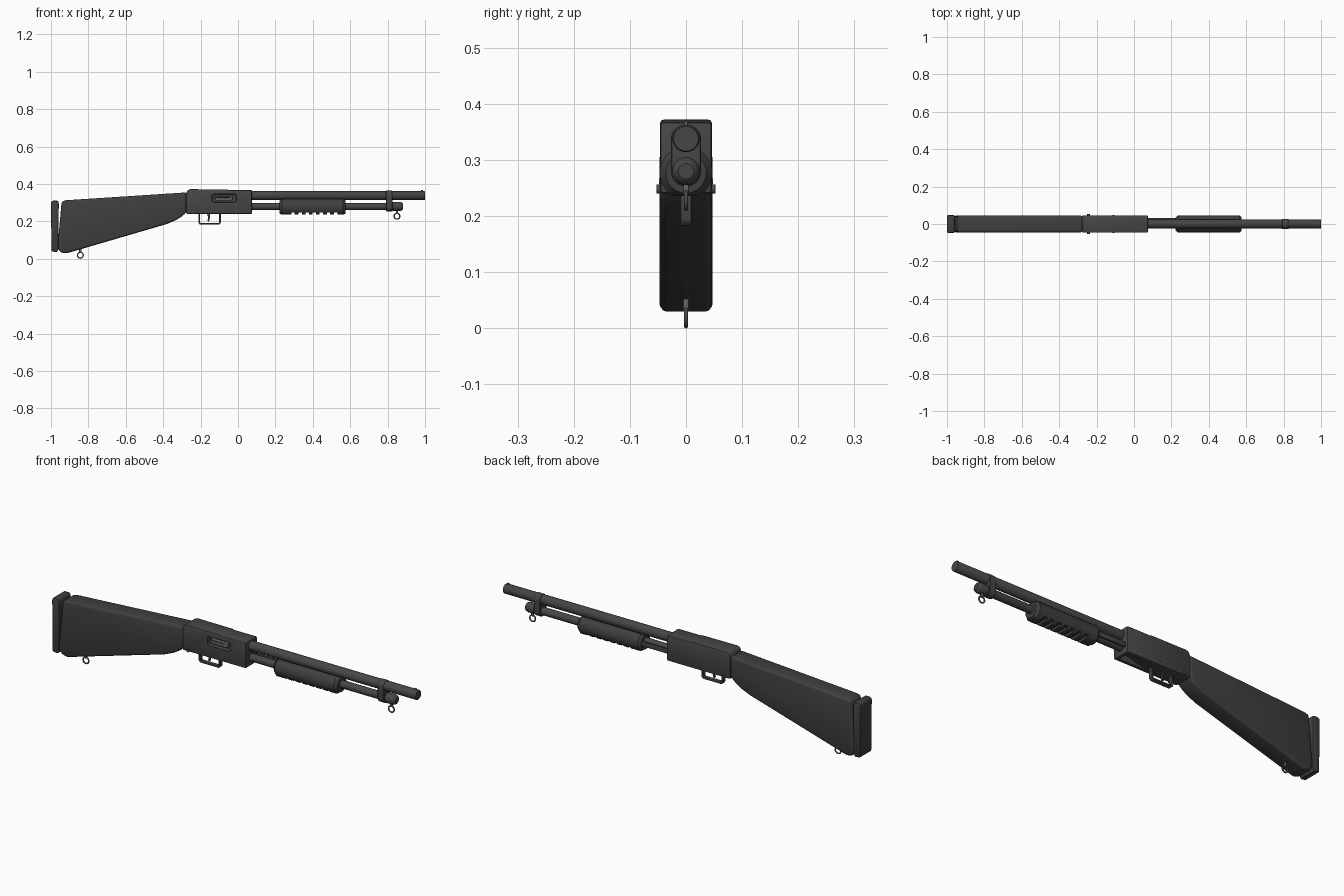
import bpy, bmesh, math
from mathutils import Matrix

if "Cube" in bpy.data.objects:
    bpy.data.objects.remove(bpy.data.objects["Cube"])


def material(name, rgb):
    m = bpy.data.materials.new(name)
    m.use_nodes = True
    m.diffuse_color = (*rgb, 1)
    bsdf = m.node_tree.nodes["Principled BSDF"]
    bsdf.inputs["Base Color"].default_value = (*rgb, 1)
    bsdf.inputs["Roughness"].default_value = 0.6
    return m


POLYMER = material("charcoal polymer", (0.05, 0.05, 0.052))
STEEL = material("dark steel", (0.062, 0.06, 0.064))
BRIGHT = material("grey steel", (0.13, 0.135, 0.14))


def make(name, bm, mat):
    bmesh.ops.recalc_face_normals(bm, faces=bm.faces)
    mesh = bpy.data.meshes.new(name)
    bm.to_mesh(mesh)
    bm.free()
    mesh.materials.append(mat)
    ob = bpy.data.objects.new(name, mesh)
    bpy.context.scene.collection.objects.link(ob)
    return ob


def finish(ob, bevel=0, segments=2, cutters=()):
    """Bevel, cut, bake the modifiers and smooth the shallow edges."""
    if bevel:
        b = ob.modifiers.new("bevel", "BEVEL")
        b.width, b.segments, b.limit_method = bevel, segments, "ANGLE"
        b.angle_limit = math.radians(25)
    for c in cutters:
        d = ob.modifiers.new("cut", "BOOLEAN")
        d.object, d.operation, d.solver = c, "DIFFERENCE", "EXACT"
        c.hide_render = True
    deps = bpy.context.evaluated_depsgraph_get()
    mesh = bpy.data.meshes.new_from_object(ob.evaluated_get(deps))
    ob.modifiers.clear()
    ob.data = mesh
    for c in cutters:
        bpy.data.objects.remove(c)
    for p in mesh.polygons:
        p.use_smooth = True
    mesh.set_sharp_from_angle(angle=math.radians(35))
    return ob


def prism(name, points, lo, hi, mat, along="y"):
    """Extrude an outline: (x, z) along y, or (y, z) along x."""
    bm = bmesh.new()
    place = (lambda a, b: (a, lo, b)) if along == "y" else (lambda a, b: (lo, a, b))
    face = bm.faces.new([bm.verts.new(place(*p)) for p in points])
    ext = bmesh.ops.extrude_face_region(bm, geom=[face])
    shift = (0, hi - lo, 0) if along == "y" else (hi - lo, 0, 0)
    bmesh.ops.translate(bm, vec=shift, verts=[v for v in ext["geom"] if isinstance(v, bmesh.types.BMVert)])
    return make(name, bm, mat)


def box(name, x, y, z, mat):
    return prism(name, [(x[0], z[0]), (x[1], z[0]), (x[1], z[1]), (x[0], z[1])], *y, mat)


def lathe(name, profile, z, mat, n=32, flat=None):
    """Rings of (x, radius) around the x axis, optionally clamped in height."""
    bm = bmesh.new()
    rings = []
    for x, r in profile:
        ring = []
        for i in range(n):
            a = math.tau * (i + 0.5) / n
            h = z + r * math.sin(a)
            if flat:
                h = min(max(h, flat[0]), flat[1])
            ring.append(bm.verts.new((x, r * math.cos(a), h)))
        rings.append(ring)
    for p, q in zip(rings, rings[1:]):
        for i in range(n):
            j = (i + 1) % n
            bm.faces.new((p[i], p[j], q[j], q[i]))
    bm.faces.new(rings[0])
    bm.faces.new(rings[-1])
    return make(name, bm, mat)


def pin(name, x, z, r, half, mat):
    bm = bmesh.new()
    bmesh.ops.create_cone(bm, cap_ends=True, segments=16, radius1=r, radius2=r, depth=half * 2,
                          matrix=Matrix.Translation((x, 0, z)) @ Matrix.Rotation(math.pi / 2, 4, "X"))
    return finish(make(name, bm, mat))


def sling_ring(name, x, z, top):
    """Torus standing in the xz plane with a short stud above it."""
    bm = bmesh.new()
    n, m = 24, 8
    grid = []
    for i in range(n):
        a = math.tau * i / n
        row = []
        for k in range(m):
            t = math.tau * k / m
            r = 0.0155 + 0.0035 * math.cos(t)
            row.append(bm.verts.new((x + r * math.cos(a), 0.0035 * math.sin(t), z + r * math.sin(a))))
        grid.append(row)
    for i in range(n):
        for k in range(m):
            p, q, l = grid[i], grid[(i + 1) % n], (k + 1) % m
            bm.faces.new((p[k], q[k], q[l], p[l]))
    finish(make(name, bm, BRIGHT))
    finish(box(name + "_stud", (x - 0.006, x + 0.006), (-0.005, 0.005), (z + 0.011, top), BRIGHT), 0.002)


# Shoulder stock and recoil pad
stock = [(-0.965, 0.06), (-0.95, 0.035), (-0.92, 0.028), (-0.38, 0.186), (-0.335, 0.205),
         (-0.30, 0.226), (-0.275, 0.25), (-0.275, 0.355), (-0.92, 0.313), (-0.943, 0.307)]
finish(prism("stock", stock, -0.045, 0.045, POLYMER), 0.012, 3)
pad = [(-0.997, 0.04), (-0.968, 0.035), (-0.961, 0.05), (-0.958, 0.30), (-0.964, 0.311), (-0.993, 0.311), (-1, 0.30)]
finish(prism("recoil_pad", pad, -0.047, 0.047, POLYMER), 0.006)

# Receiver with side port and loading port
body = [(-0.277, 0.24), (0.075, 0.24), (0.075, 0.368), (-0.05, 0.368), (-0.06, 0.371),
        (-0.255, 0.372), (-0.27, 0.366), (-0.277, 0.35)]
side_cut = finish(box("side_cutter", (-0.138, -0.008), (-0.08, -0.026), (0.302, 0.346), STEEL), 0.007)
load_cut = box("loading_cutter", (-0.085, 0.06), (-0.028, 0.028), (0.2, 0.285), STEEL)
finish(prism("receiver", body, -0.046, 0.046, STEEL), 0.006, 2, (side_cut, load_cut))
finish(box("bolt", (-0.122, -0.03), (-0.041, -0.02), (0.311, 0.334), BRIGHT), 0.003)
finish(box("bolt_handle", (-0.115, -0.045), (-0.044, -0.03), (0.326, 0.333), STEEL), 0.002)
finish(prism("shell_lifter", [(-0.085, 0.243), (-0.075, 0.243), (0.058, 0.276), (0.058, 0.285), (-0.085, 0.25)],
             -0.023, 0.023, STEEL))
pin("safety_button", -0.242, 0.248, 0.008, 0.053, STEEL)
pin("front_pin", -0.11, 0.262, 0.005, 0.048, STEEL)

# Trigger group
guard = [(-0.212, 0.245), (-0.212, 0.193), (-0.204, 0.183), (-0.1, 0.183), (-0.092, 0.192), (-0.092, 0.245),
         (-0.101, 0.245), (-0.101, 0.192), (-0.203, 0.192), (-0.203, 0.245)]
finish(prism("trigger_guard", guard, -0.011, 0.011, STEEL), 0.002, 1)
trigger = [(-0.167, 0.245), (-0.16, 0.222), (-0.163, 0.202), (-0.155, 0.199), (-0.15, 0.22), (-0.15, 0.245)]
finish(prism("trigger", trigger, -0.005, 0.005, STEEL), 0.001, 1)

# Barrel with hollow muzzle and front bead
finish(lathe("barrel", [(0.06, 0.024), (0.997, 0.024), (1, 0.022)], 0.338, STEEL))
finish(box("front_bead", (0.978, 0.99), (-0.003, 0.003), (0.358, 0.369), BRIGHT), 0.002)

# Tube below the barrel and its end cap
finish(lathe("lower_tube", [(0.06, 0.019), (0.84, 0.019)], 0.28, STEEL))
finish(lathe("tube_cap", [(0.826, 0.022), (0.83, 0.025), (0.866, 0.025), (0.877, 0.021), (0.882, 0.014)], 0.28, STEEL))

# Clamp joining barrel and tube
outline = []
for centre, start in ((0.337, 0), (0.28, math.pi)):
    for i in range(13):
        a = start + math.pi * i / 12
        outline.append((0.027 * math.cos(a), centre + 0.027 * math.sin(a)))
finish(prism("barrel_clamp", outline, 0.792, 0.826, STEEL, "x"), 0.002, 1)

# Sliding grip with ribs underneath, and its action bar
slots = []
for i in range(7):
    x = 0.285 + i * 0.038
    slots.append(box("slot_cutter", (x, x + 0.018), (-0.06, 0.06), (0.2, 0.248), POLYMER))
grip = lathe("sliding_grip", [(0.223, 0.036), (0.236, 0.047), (0.562, 0.047), (0.576, 0.036)],
             0.277, POLYMER, 32, (0.236, 0.319))
finish(grip, 0, 2, slots)
finish(box("action_bar", (0.06, 0.24), (0.024, 0.033), (0.268, 0.292), STEEL), 0.002)

# Sling rings
sling_ring("front_sling_ring", 0.85, 0.228, 0.26)
sling_ring("rear_sling_ring", -0.843, 0.019, 0.06)
